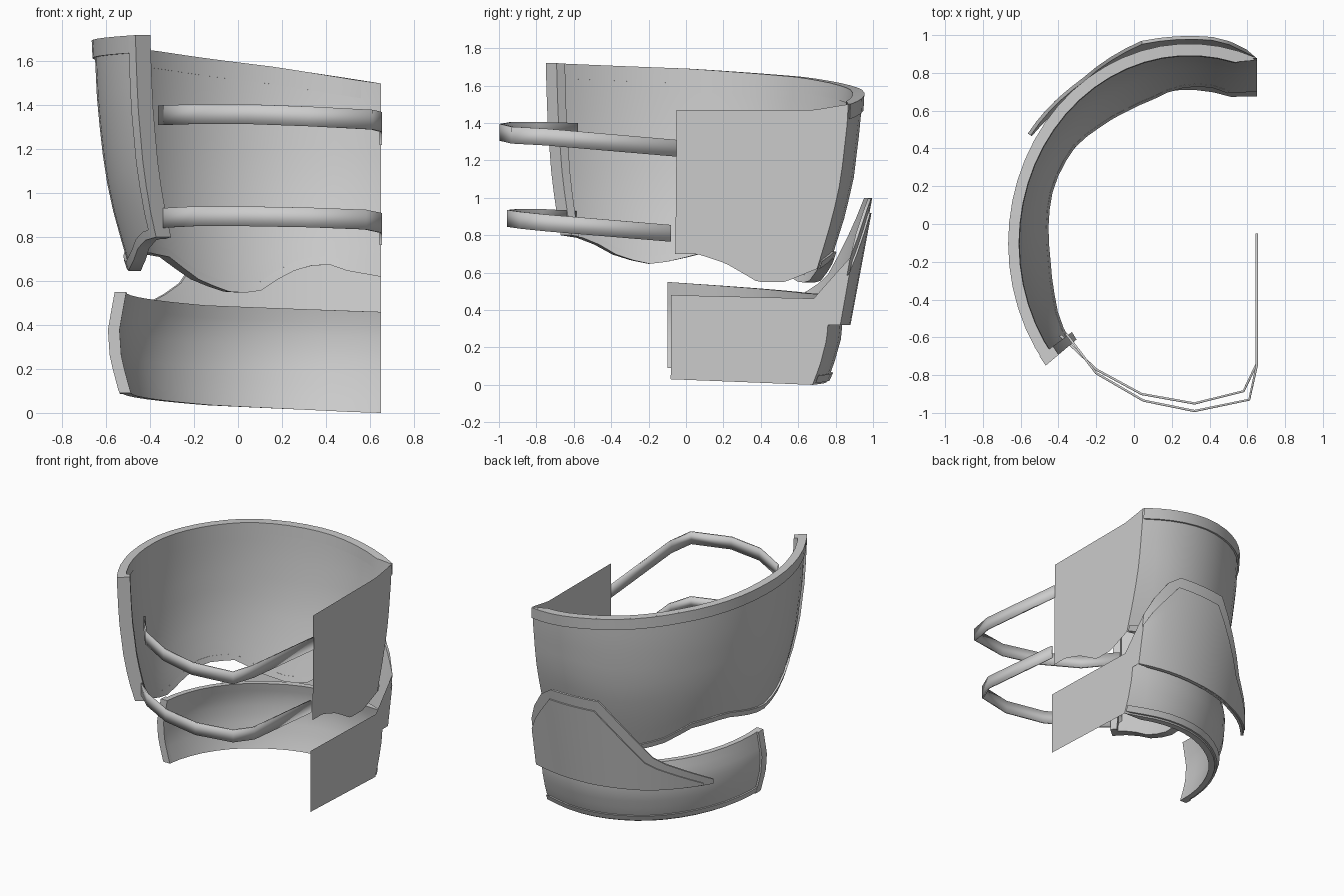
import bpy
import bmesh
import math

default_cube = bpy.data.objects.get("Cube")
if default_cube:
    bpy.data.objects.remove(default_cube, do_unlink=True)

# One plain grey for every part
steel = bpy.data.materials.new("plain_grey")
steel.use_nodes = True
grey = (0.6, 0.6, 0.6, 1)
steel.diffuse_color = grey
steel.node_tree.nodes["Principled BSDF"].inputs["Base Color"].default_value = grey

CENTRE_X, CENTRE_Y, SIDE_X = 0.3, -0.1, 0.65


def curve(*pairs):
    """Piecewise linear function through the given (key, value) pairs."""
    def evaluate(key):
        if key <= pairs[0][0]:
            return pairs[0][1]
        for (k0, v0), (k1, v1) in zip(pairs, pairs[1:]):
            if key <= k1:
                return v0 + (v1 - v0) * (key - k0) / (k1 - k0)
        return pairs[-1][1]
    return evaluate


def finish(name, bm, angle=35):
    bmesh.ops.recalc_face_normals(bm, faces=bm.faces)
    mesh = bpy.data.meshes.new(name)
    bm.to_mesh(mesh)
    bm.free()
    mesh.materials.append(steel)
    obj = bpy.data.objects.new(name, mesh)
    bpy.context.collection.objects.link(obj)
    bpy.ops.object.select_all(action="DESELECT")
    obj.select_set(True)
    bpy.context.view_layer.objects.active = obj
    bpy.ops.object.shade_smooth_by_angle(angle=math.radians(angle))
    return obj


def add_face(bm, verts):
    unique = list(dict.fromkeys(verts))
    if len(unique) > 2 and not bm.faces.get(unique):
        bm.faces.new(unique)


def shell(name, body, low, high, thick=0.045, grow=0.0, rows=8, start=0.0, end=2.0, steps=32):
    """Curved wall: an elliptical arc for u in 0..1, a flat side sheet for u in 1..2."""
    first, rx, ry, sheet_end, scale = body
    last = math.degrees(math.acos((SIDE_X - CENTRE_X) / rx))

    def point(u, z, offset):
        s = scale(z) + offset
        a = math.radians(first + (last - first) * min(u, 1))
        x, y = rx * math.cos(a), ry * math.sin(a)
        if u >= 1:
            y += (sheet_end - CENTRE_Y - y) * (u - 1)
            return SIDE_X, CENTRE_Y + y * s, z
        return min(CENTRE_X + x * s, SIDE_X), CENTRE_Y + y * s, z

    bm = bmesh.new()
    outer, inner, flat = [], [], []
    for i in range(steps + 1):
        u = start + (end - start) * i / steps
        heights = [low(u) + (high(u) - low(u)) * r / rows for r in range(rows + 1)]
        outside = [bm.verts.new(point(u, z, grow)) for z in heights]
        flat.append(u >= 1)
        outer.append(outside)
        if u >= 1:
            inner.append(outside)
        else:
            inner.append([bm.verts.new(point(u, z, grow - thick)) for z in heights])

    for i in range(steps):
        for r in range(rows):
            for side in (outer, inner):
                add_face(bm, (side[i][r], side[i + 1][r], side[i + 1][r + 1], side[i][r + 1]))
        if not flat[i]:
            for r in (0, rows):
                add_face(bm, (outer[i][r], outer[i + 1][r], inner[i + 1][r], inner[i][r]))
    for i in (0, steps):
        if not flat[i]:
            for r in range(rows):
                add_face(bm, (outer[i][r], inner[i][r], inner[i][r + 1], outer[i][r + 1]))
    return finish(name, bm)


def strap(name, path, height):
    bm = bmesh.new()
    pairs = [[bm.verts.new((x, y, z + h)) for h in (0, height)] for x, y, z in path]
    for a, b in zip(pairs, pairs[1:]):
        bm.faces.new((a[0], b[0], b[1], a[1]))
    obj = finish(name, bm, 20)
    solid = obj.modifiers.new("thickness", "SOLIDIFY")
    solid.thickness = 0.012
    solid.offset = 0
    return obj


# Upper guard with wavy lower edge
upper = (217.6, 0.955, 1.05, -0.05,
         curve((0.53, 0.79), (0.7, 0.845), (0.9, 0.905), (1.1, 0.95), (1.4, 0.985), (1.7, 1)))
upper_top = curve((0, 1.72), (0.3, 1.69), (0.55, 1.645), (0.8, 1.575), (1, 1.5), (1.2, 1.47))
upper_low = curve((0, 0.8), (0.06, 0.78), (0.13, 0.69), (0.2, 0.645), (0.26, 0.66),
                  (0.39, 0.735), (0.5, 0.71), (0.59, 0.6), (0.67, 0.55), (0.74, 0.545),
                  (0.82, 0.64), (0.9, 0.685), (1, 0.62), (1.2, 0.55), (1.4, 0.55),
                  (1.65, 0.65), (1.85, 0.7))
shell("upper_guard", upper, upper_low, upper_top, steps=48)
shell("upper_guard_top_lip", upper, lambda u: upper_top(u) - 0.08, upper_top,
      thick=0.06, grow=0.012, rows=1, end=1.0, steps=24)
shell("upper_guard_bottom_lip", upper, upper_low, lambda u: upper_low(u) + 0.04,
      thick=0.06, grow=0.014, rows=1, end=1.0, steps=24)
shell("upper_guard_front_trim", upper, upper_low, upper_top,
      thick=0.09, grow=0.014, end=0.022, steps=1)

# Lower guard, bulging at mid height
lower = (180, 0.88, 0.94, -0.08,
         curve((0, 0.9), (0.1, 0.945), (0.25, 0.99), (0.38, 1), (0.55, 0.965)))
lower_top = curve((0, 0.55), (0.5, 0.49), (1, 0.46), (2, 0.48))
lower_low = curve((0, 0.09), (0.5, 0.035), (1, 0), (2, 0.03))
shell("lower_guard", lower, lower_low, lower_top)
shell("lower_guard_bottom_lip", lower, lambda u: lower_low(u) + 0.01,
      lambda u: lower_low(u) + 0.05, grow=0.014, rows=1, end=1.0, steps=16)
shell("lower_guard_front_trim", lower, lower_low, lower_top,
      thick=0.06, grow=0.014, end=0.03, steps=1)

# Flared rear plates, stacked in two layers
flare = curve((0.32, 1), (1, 1.13))
plate_low = curve((0, 0.365), (0.3, 0.33), (0.6, 0.32))
back_plate = (144, 1.05, 0.97, 0.62, flare)
back_top = curve((0, 0.4), (0.3, 0.57), (0.5625, 1), (0.84375, 0.995), (1, 0.68), (2, 0.4))
shell("rear_plate", back_plate, plate_low, back_top, thick=0.018, rows=6)
cover_plate = (140, 1.06, 0.98, 0.68, flare)
cover_top = curve((0, 0.38), (0.3, 0.53), (0.5625, 0.92), (0.8125, 0.92), (1, 0.6), (2, 0.36))
shell("rear_cover_plate", cover_plate, plate_low, cover_top, thick=0.018, rows=6)

# Two front straps running to the flat side
strap("upper_strap", [(-0.36, -0.58, 1.31), (-0.2, -0.79, 1.315), (0.05, -0.935, 1.315),
                      (0.32, -0.99, 1.305), (0.61, -0.93, 1.29), (SIDE_X, -0.75, 1.28),
                      (SIDE_X, -0.05, 1.22)], 0.09)
strap("lower_strap", [(-0.39, -0.59, 0.84), (-0.2, -0.77, 0.85), (0.04, -0.9, 0.85),
                      (0.32, -0.95, 0.845), (0.58, -0.885, 0.835), (SIDE_X, -0.74, 0.82),
                      (SIDE_X, -0.08, 0.765)], 0.09)
